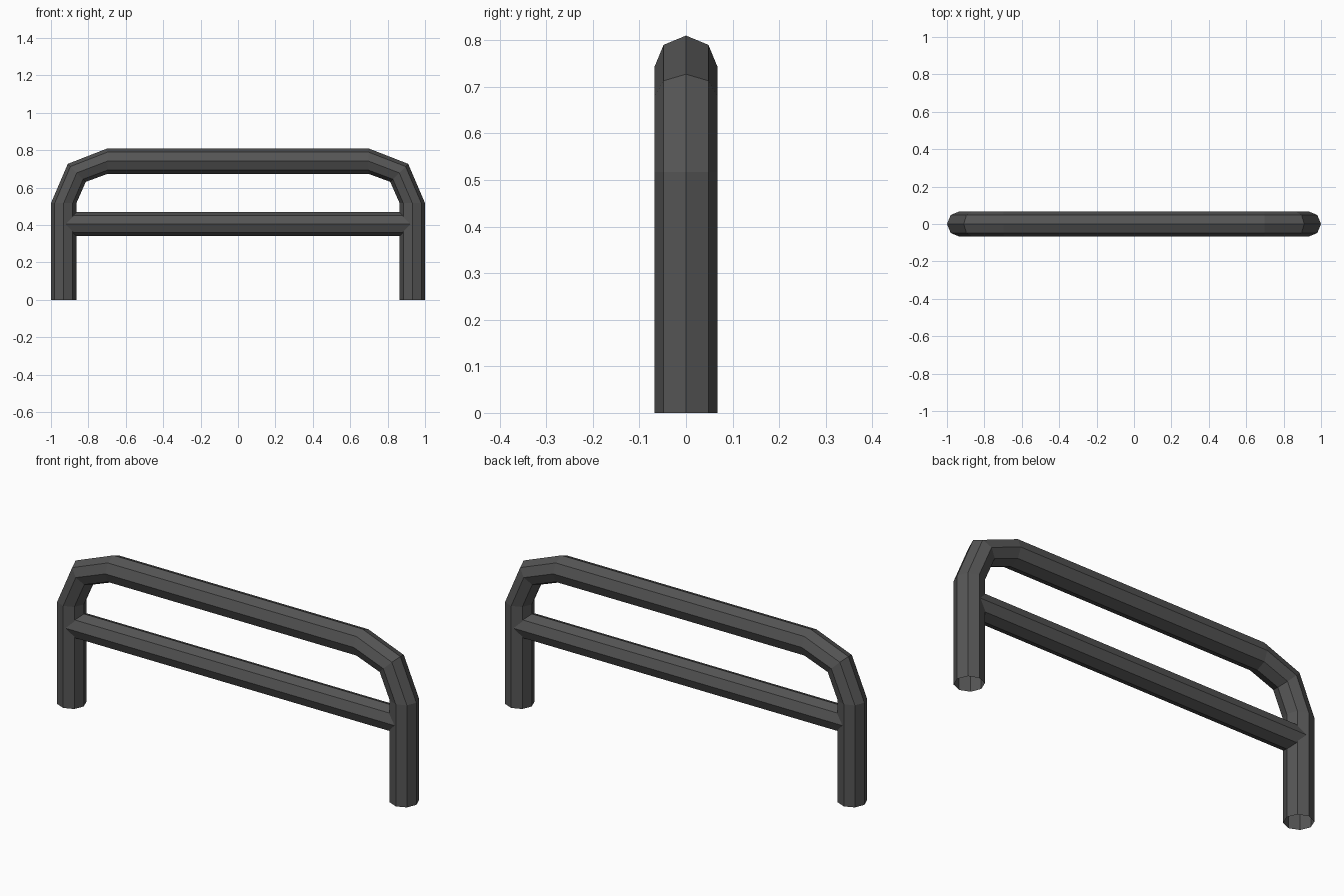
import bpy, bmesh
from math import cos, sin, pi, radians
from mathutils import Vector

if "Cube" in bpy.data.objects:
    bpy.data.objects.remove(bpy.data.objects["Cube"])

SIDES = 8
dark = bpy.data.materials.new("dark_metal")
dark.diffuse_color = (0.09, 0.09, 0.09, 1)
dark.use_nodes = True
dark.node_tree.nodes["Principled BSDF"].inputs["Base Color"].default_value = dark.diffuse_color


def tube(name, path, radius):
    """Open octagonal tube; path = (x, z, angle of the ring's outward axis in XZ)."""
    bm = bmesh.new()
    rings = []
    for x, z, deg in path:
        out = Vector((cos(radians(deg)), 0, sin(radians(deg))))
        side = Vector((0, 1, 0))
        rings.append([bm.verts.new(Vector((x, 0, z)) + radius *
                      (out * cos(2 * pi * i / SIDES) + side * sin(2 * pi * i / SIDES)))
                      for i in range(SIDES)])
    for a, b in zip(rings, rings[1:]):
        for i in range(SIDES):
            j = (i + 1) % SIDES
            bm.faces.new((a[i], a[j], b[j], b[i]))
    mesh = bpy.data.meshes.new(name)
    bm.to_mesh(mesh)
    bm.free()
    mesh.materials.append(dark)
    obj = bpy.data.objects.new(name, mesh)
    bpy.context.collection.objects.link(obj)
    return obj


# Bent outer hoop: right half mirrored to the left
right = [(0.932, 0, 0), (0.932, 0.517, 0), (0.862, 0.679, 45), (0.697, 0.742, 90)]
left = [(-x, z, 180 - a) for x, z, a in reversed(right)]
tube("hoop_frame", right + left, 0.068)

# Straight rail running between the legs
tube("cross_rail", [(0.932, 0.405, 90), (-0.932, 0.405, 90)], 0.064)
